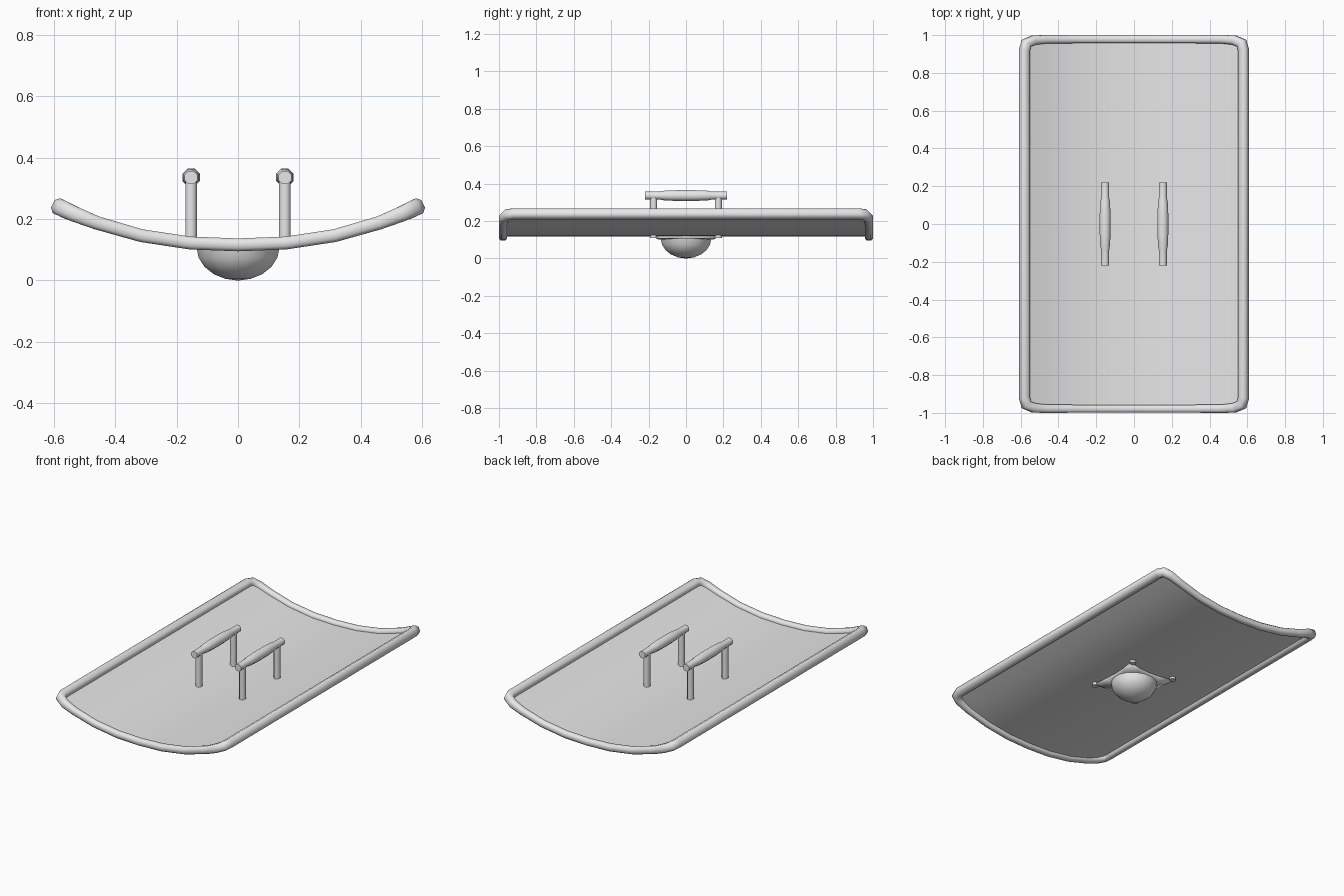
import bpy, bmesh, math
from mathutils import Vector

cube = bpy.data.objects.get("Cube")
if cube:
    bpy.data.objects.remove(cube, do_unlink=True)

grey = bpy.data.materials.new("light grey")
grey.use_nodes = True
grey.diffuse_color = (0.8, 0.8, 0.8, 1)
grey.node_tree.nodes["Principled BSDF"].inputs["Base Color"].default_value = (0.8, 0.8, 0.8, 1)


def height(x):
    """Height of the curved shield surface."""
    return 0.116 + 0.427 * abs(x) ** 2.3


def surface_normal(x):
    slope = (height(x + 0.01) - height(x - 0.01)) / 0.02
    return Vector((-slope, 0, 1)).normalized()


def finish(name, bm, angle, closed=True):
    if closed:
        bmesh.ops.recalc_face_normals(bm, faces=bm.faces)
    mesh = bpy.data.meshes.new(name)
    bm.to_mesh(mesh)
    bm.free()
    mesh.materials.append(grey)
    obj = bpy.data.objects.new(name, mesh)
    bpy.context.collection.objects.link(obj)
    bpy.ops.object.select_all(action='DESELECT')
    obj.select_set(True)
    bpy.context.view_layer.objects.active = obj
    bpy.ops.object.shade_smooth_by_angle(angle=math.radians(angle))
    return obj


def loft(bm, rings, loop=False):
    """Join rings of points with quads, capping open ends."""
    rows = [[bm.verts.new(p) for p in ring] for ring in rings]
    n = len(rows[0])
    for i in range(len(rows) if loop else len(rows) - 1):
        a, b = rows[i], rows[(i + 1) % len(rows)]
        for j in range(n):
            k = (j + 1) % n
            bm.faces.new((a[j], a[k], b[k], b[j]))
    if not loop:
        bm.faces.new(rows[0])
        bm.faces.new(rows[-1])


def lathe(name, profile, centre, u, v, sides, angle):
    """Spin (distance, radius) pairs around the axis u x v."""
    u, v, c = Vector(u), Vector(v), Vector(centre)
    axis = u.cross(v)
    turns = [2 * math.pi * (i + 0.5) / sides for i in range(sides)]
    bm = bmesh.new()
    loft(bm, [[c + axis * d + (u * math.cos(t) + v * math.sin(t)) * r for t in turns]
              for d, r in profile])
    return finish(name, bm, angle)


def sheet(bm, xs, ys, place):
    rows = [[bm.verts.new(place(x, y)) for x in xs] for y in ys]
    for a, b in zip(rows, rows[1:]):
        for i in range(len(xs) - 1):
            bm.faces.new((a[i], a[i + 1], b[i + 1], b[i]))


# Curved panel
half = [0.155, 0.315, 0.46, 0.58]
columns = [-x for x in reversed(half)] + [0] + half
bm = bmesh.new()
sheet(bm, columns, [-0.975, 0.975],
      lambda x, y: (x, y * (0.985 if abs(x) > 0.5 else 1), height(x)))
finish("shield_panel", bm, 60, closed=False)

# Rim tube that follows the edge: x, y, radius for one quarter
quarter = [(0.155, 0.978, 0.021), (0.315, 0.978, 0.021), (0.46, 0.978, 0.022),
           (0.53, 0.974, 0.025), (0.57, 0.957, 0.027), (0.58, 0.92, 0.027)]
end = [(-x, y, r) for x, y, r in reversed(quarter)] + [(0, 0.978, 0.021)] + quarter
path = end + [(-x, -y, r) for x, y, r in end]
points = [Vector((x, y, height(x))) for x, y, r in path]
section = [(1, 0.5), (0.5, 1), (-0.5, 1), (-1, 0.5),
           (-1, -0.5), (-0.5, -1), (0.5, -1), (1, -0.5)]
rings = []
for i, (x, y, r) in enumerate(path):
    tangent = (points[(i + 1) % len(points)] - points[i]).normalized()
    tangent += (points[i] - points[i - 1]).normalized()
    up = surface_normal(x)
    side = tangent.cross(up).normalized()
    rings.append([points[i] + (side * a + up * b) * r for a, b in section])
bm = bmesh.new()
loft(bm, rings, loop=True)
finish("rim", bm, 60)

# Square mount plate with slightly hollow edges
S = 0.16
steps = [-S, -S / 2, 0, S / 2, S]


def plate_point(x, y):
    pinch_x = 1 - 0.1 * (1 - (y / S) ** 2)
    pinch_y = 1 - 0.1 * (1 - (x / S) ** 2)
    return (x * pinch_x, y * pinch_y, height(x) - 0.015)


bm = bmesh.new()
sheet(bm, steps, steps, plate_point)
lower = bm.faces[:]
top = bmesh.ops.extrude_face_region(bm, geom=lower)
bmesh.ops.translate(bm, verts=[g for g in top["geom"] if isinstance(g, bmesh.types.BMVert)],
                    vec=(0, 0, 0.013))
bmesh.ops.delete(bm, geom=lower, context='FACES_ONLY')
sheet(bm, steps, steps, plate_point)
bmesh.ops.remove_doubles(bm, verts=bm.verts, dist=0.0005)
finish("mount_plate", bm, 100)

# Domed boss underneath
R = 0.138
dome = [(0.108, R)]
for i in range(1, 6):
    a = math.radians(18 * i - (2 if i == 5 else 0))
    dome.append((0.108 - 0.108 * math.sin(a), R * math.cos(a)))
lathe("boss", dome, (0, 0, 0), (1, 0, 0), (0, 1, 0), 16, 50)

# Two grips, each on a pair of posts
grip_half = [(0.22, 0.023), (0.14, 0.023), (0.115, 0.028), (0.05, 0.031)]
grip = [(-d, r) for d, r in grip_half] + [(d, r) for d, r in reversed(grip_half)]
for side, x in (("right", -0.153), ("left", 0.153)):
    lathe(side + "_grip", grip, (x, 0, 0.336), (0, 0, 1), (1, 0, 0), 8, 50)
    for end_name, y in (("front", -0.173), ("back", 0.173)):
        lathe(side + "_" + end_name + "_post", [(0.108, 0.02), (0.335, 0.02)],
              (x, y, 0), (1, 0, 0), (0, 1, 0), 8, 50)
